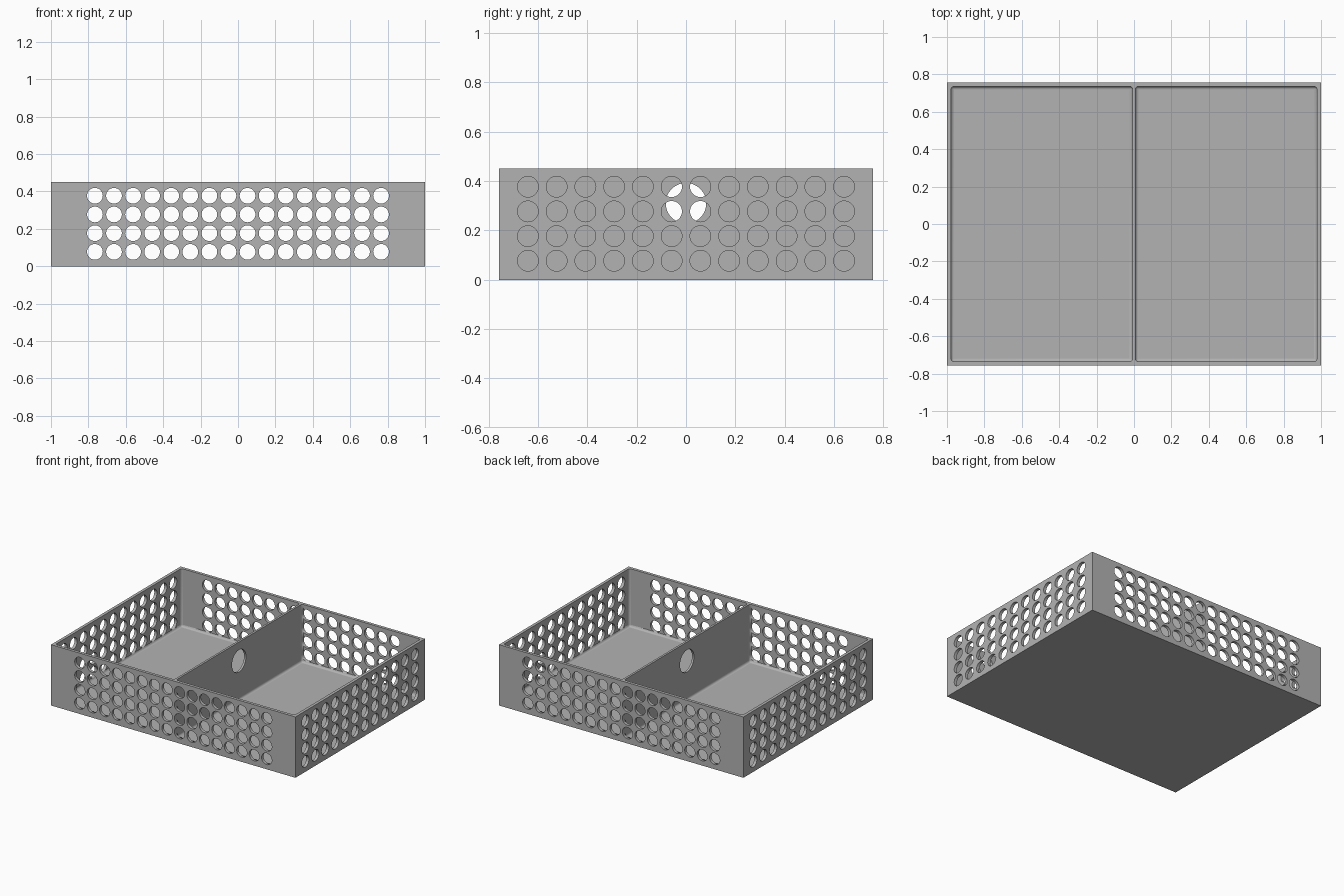
import bpy, bmesh, math
from mathutils import Matrix, Vector

old = bpy.data.objects.get("Cube")
if old:
    bpy.data.objects.remove(old, do_unlink=True)

# Overall sizes
HALF_X, HALF_Y, HEIGHT = 1.0, 0.757, 0.45
WALL, FLOOR, DIVIDER, FILLET = 0.022, 0.022, 0.016, 0.015
HOLE_R, ROWS, ROW_STEP, FIRST_ROW = 0.042, 4, 0.1, 0.077

grey = bpy.data.materials.new("plain grey")
grey.use_nodes = True
colour = (0.45, 0.45, 0.45, 1)
grey.diffuse_color = colour
grey.node_tree.nodes["Principled BSDF"].inputs["Base Color"].default_value = colour


def add_box(bm, low, high):
    low, high = Vector(low), Vector(high)
    matrix = Matrix.Translation((low + high) / 2) @ Matrix.Diagonal((*(high - low), 1))
    return bmesh.ops.create_cube(bm, size=1, matrix=matrix)["verts"]


def add_drill(bm, centre, axis, radius, segments=32):
    turn = Matrix.Rotation(math.pi / 2, 4, "Y" if axis == "x" else "X")
    bmesh.ops.create_cone(bm, cap_ends=True, segments=segments, radius1=radius,
                          radius2=radius, depth=4 * WALL,
                          matrix=Matrix.Translation(centre) @ turn)


def to_object(bm, name, helper=False):
    bmesh.ops.recalc_face_normals(bm, faces=bm.faces)
    mesh = bpy.data.meshes.new(name)
    bm.to_mesh(mesh)
    bm.free()
    obj = bpy.data.objects.new(name, mesh)
    bpy.context.collection.objects.link(obj)
    obj.hide_render = helper
    if not helper:
        mesh.materials.append(grey)
    return obj


# Solid block for the tray
bm = bmesh.new()
add_box(bm, (-HALF_X, -HALF_Y, 0), (HALF_X, HALF_Y, HEIGHT))
tray = to_object(bm, "divided_tray")

# Two compartments with rounded corners and floor edges
bm = bmesh.new()
for side in (-1, 1):
    xs = sorted((side * DIVIDER / 2, side * (HALF_X - WALL)))
    add_box(bm, (xs[0], WALL - HALF_Y, FLOOR), (xs[1], HALF_Y - WALL, HEIGHT + 0.1))
bmesh.ops.bevel(bm, geom=bm.edges[:], offset=FILLET, segments=4, profile=0.5,
                affect="EDGES")
compartments = to_object(bm, "compartment_cutter", helper=True)

# Rows of round holes in all four walls, and one large hole in the divider
bm = bmesh.new()
for axis, count, step in (("y", 16, 0.102), ("x", 12, 0.1165)):
    for side in (-1, 1):
        for col in range(count):
            along = (col - (count - 1) / 2) * step
            for row in range(ROWS):
                z = FIRST_ROW + row * ROW_STEP
                if axis == "y":
                    centre = (along, side * (HALF_Y - WALL / 2), z)
                else:
                    centre = (side * (HALF_X - WALL / 2), along, z)
                add_drill(bm, centre, axis, HOLE_R)
add_drill(bm, (0, 0, 0.31), "x", 0.082, 48)
holes = to_object(bm, "hole_cutter", helper=True)

# Cut the block and keep the result as plain geometry
for cutter in (compartments, holes):
    mod = tray.modifiers.new(cutter.name, "BOOLEAN")
    mod.operation, mod.solver, mod.object = "DIFFERENCE", "EXACT", cutter
bpy.context.view_layer.update()
graph = bpy.context.evaluated_depsgraph_get()
result = bpy.data.meshes.new_from_object(tray.evaluated_get(graph))
tray.modifiers.clear()
tray.data = result
result.materials.clear()
result.materials.append(grey)
for cutter in (compartments, holes):
    bpy.data.objects.remove(cutter, do_unlink=True)

# Curved faces are smooth, straight walls and floors stay flat
for face in result.polygons:
    face.material_index = 0
    face.use_smooth = max(abs(c) for c in face.normal) < 0.9999
